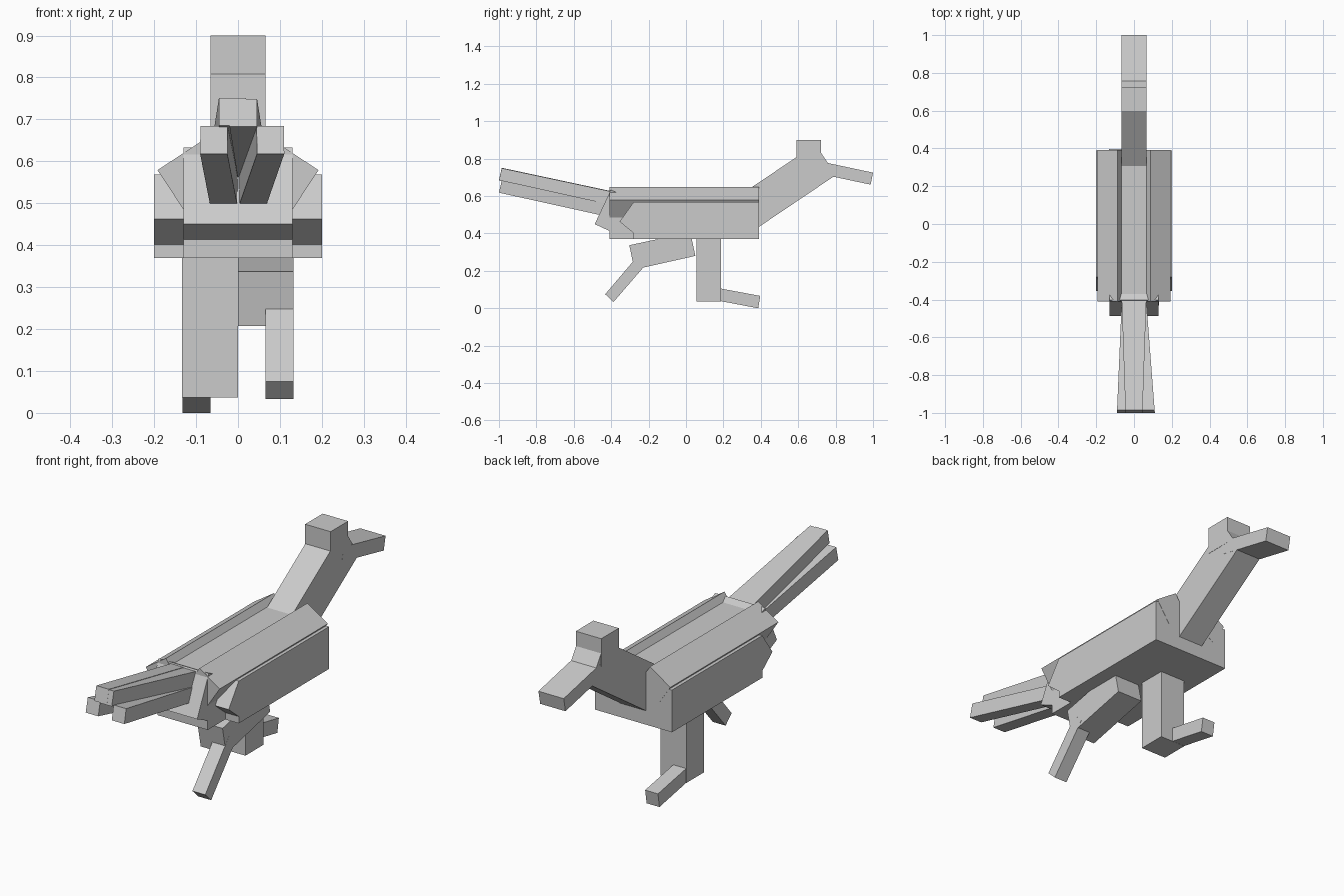
import bpy, bmesh


def prism(name, profile, lo, hi, axis='x', shear=0.0, y0=0.0, mirror=False):
    """Extrude a flat profile: (y, z) points along x, or (x, z) points along y.
    shear slides the part sideways in x as it runs away from y0."""
    bm = bmesh.new()

    def ring(t):
        out = []
        for a, z in profile:
            x, y = (t, a) if axis == 'x' else (a, t)
            out.append(bm.verts.new((x + shear * (y - y0), y, z)))
        return out

    a, b = ring(lo), ring(hi)
    n = len(a)
    bm.faces.new(a)
    bm.faces.new(b[::-1])
    for i in range(n):
        j = (i + 1) % n
        bm.faces.new((a[i], b[i], b[j], a[j]))
    bmesh.ops.recalc_face_normals(bm, faces=bm.faces)
    mesh = bpy.data.meshes.new(name)
    bm.to_mesh(mesh)
    bm.free()
    ob = bpy.data.objects.new(name, mesh)
    bpy.context.collection.objects.link(ob)
    if mirror:
        ob.modifiers.new("mirror", 'MIRROR')
    return ob


def rect(y0, y1, z0, z1):
    return [(y0, z0), (y1, z0), (y1, z1), (y0, z1)]


# Body block and tilted rump
prism("body", rect(-0.41, 0.39, 0.37, 0.618), -0.13, 0.13)
prism("rump", [(-0.402, 0.633), (-0.488, 0.45), (-0.37, 0.395), (-0.284, 0.578)], -0.13, 0.13)

# Folded wings with pointed rear ends, and sloping back panels above them
prism("wings", [(0.39, 0.37), (0.39, 0.568), (-0.28, 0.568), (-0.355, 0.463),
                (-0.28, 0.402), (-0.28, 0.37)], 0.13, 0.2, mirror=True)
prism("back_panels", [(0.192, 0.579), (0.087, 0.648), (0.021, 0.548), (0.126, 0.479)],
      -0.41, 0.391, axis='y', mirror=True)

# Neck, head and beak
prism("neck", [(0.25, 0.579), (0.36, 0.415), (0.801, 0.712), (0.692, 0.876)], -0.065, 0.065)
prism("head", rect(0.592, 0.722, 0.77, 0.90), -0.066, 0.066)
prism("beak", [(0.69, 0.791), (1.0, 0.725), (0.987, 0.661), (0.677, 0.727)], -0.0655, 0.0655)

# Standing leg and its foot
prism("standing_leg", rect(0.055, 0.188, 0.037, 0.40), -0.133, 0.0)
prism("standing_foot", [(0.15, 0.112), (0.397, 0.066), (0.386, 0.0), (0.15, 0.045)], -0.1325, -0.066)

# Raised leg: thigh and shank
prism("raised_thigh", [(-0.303, 0.337), (-0.276, 0.207), (0.05, 0.28), (0.023, 0.407)], 0.0, 0.132)
prism("raised_shank", [(-0.432, 0.075), (-0.388, 0.033), (-0.205, 0.245), (-0.25, 0.289)], 0.066, 0.1325)

# Tail: upper pair crosses inward, lower pair splays outward
upper = [(-0.985, 0.749), (-1.0, 0.683), (-0.40, 0.555), (-0.385, 0.621)]
lower = [(-0.985, 0.684), (-1.0, 0.618), (-0.42, 0.49), (-0.405, 0.556)]
lift = [(y, z + 0.002) for y, z in upper]
prism("upper_feather_left", lift, -0.065, 0.0, shear=-0.034, y0=-0.41)
prism("upper_feather_right", upper, 0.0, 0.065, shear=0.034, y0=-0.41)
prism("lower_feather_left", lower, -0.065, 0.0, shear=0.043, y0=-0.41)
prism("lower_feather_right", lower, 0.0, 0.065, shear=-0.077, y0=-0.41)
